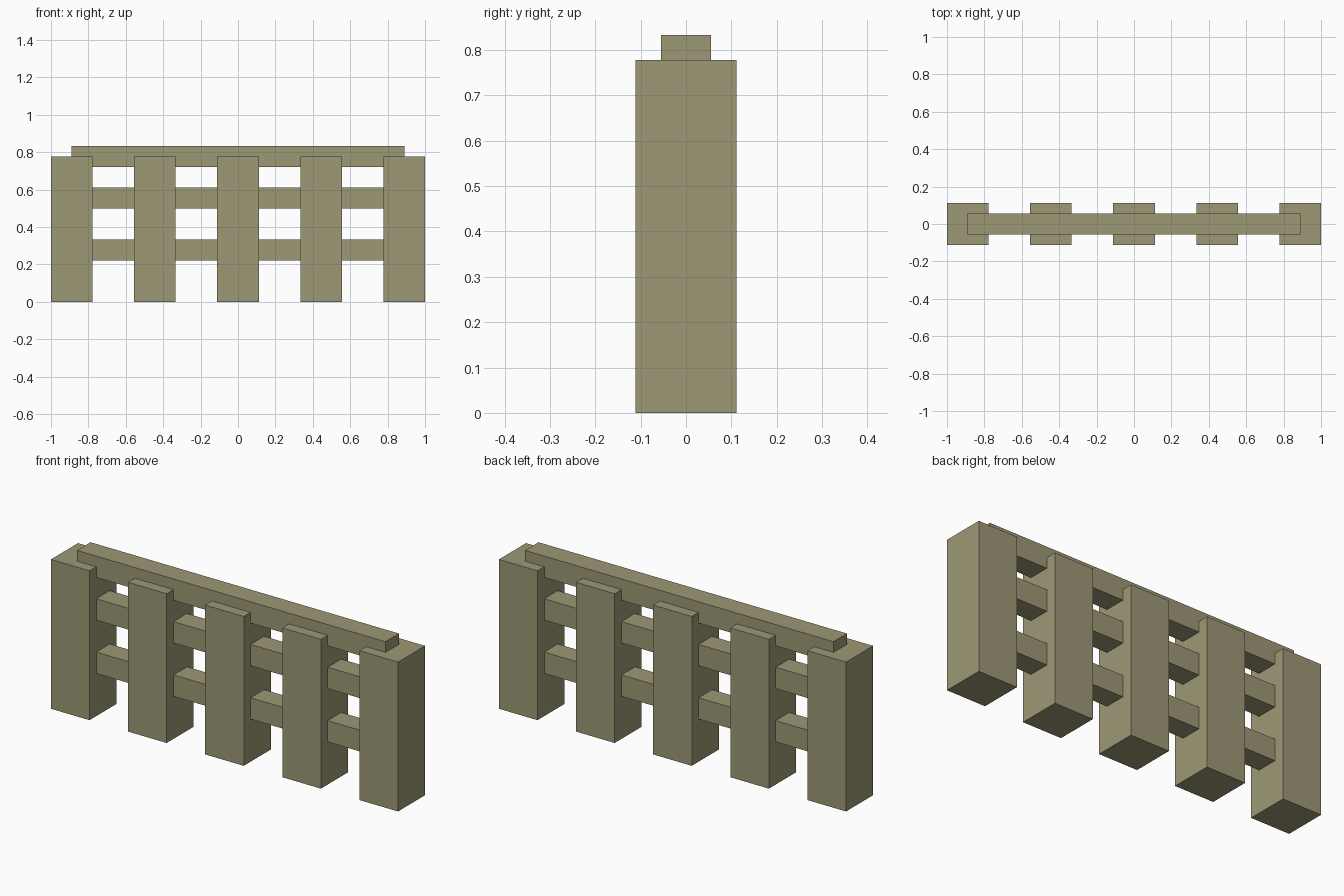
import bpy

cube = bpy.data.objects.get("Cube")
if cube:
    bpy.data.objects.remove(cube, do_unlink=True)

U = 1 / 18  # building unit: the fence is 36 units long

# Single weathered wood colour
wood = bpy.data.materials.new("weathered_wood")
wood.use_nodes = True
colour = (0.337, 0.314, 0.178, 1)
wood.diffuse_color = colour
wood.node_tree.nodes["Principled BSDF"].inputs["Base Color"].default_value = colour


def beam(name, x, bottom, length, depth, height):
    """Box centred on x and y = 0, standing on bottom; sizes in units."""
    bpy.ops.mesh.primitive_cube_add(size=1, location=(x * U, 0, (bottom + height / 2) * U))
    obj = bpy.context.object
    obj.name = name
    obj.scale = (length * U, depth * U, height * U)
    bpy.ops.object.transform_apply(location=False, rotation=False, scale=True)
    obj.data.materials.append(wood)
    return obj


# Five square posts
for i in range(5):
    beam(f"post_{i + 1}", (i - 2) * 8, 0, 4, 4, 14)

# Three rails running through the posts, the top one standing proud
for name, bottom in (("lower_rail", 4), ("middle_rail", 9), ("top_rail", 13)):
    beam(name, 0, bottom, 32, 2, 2)
